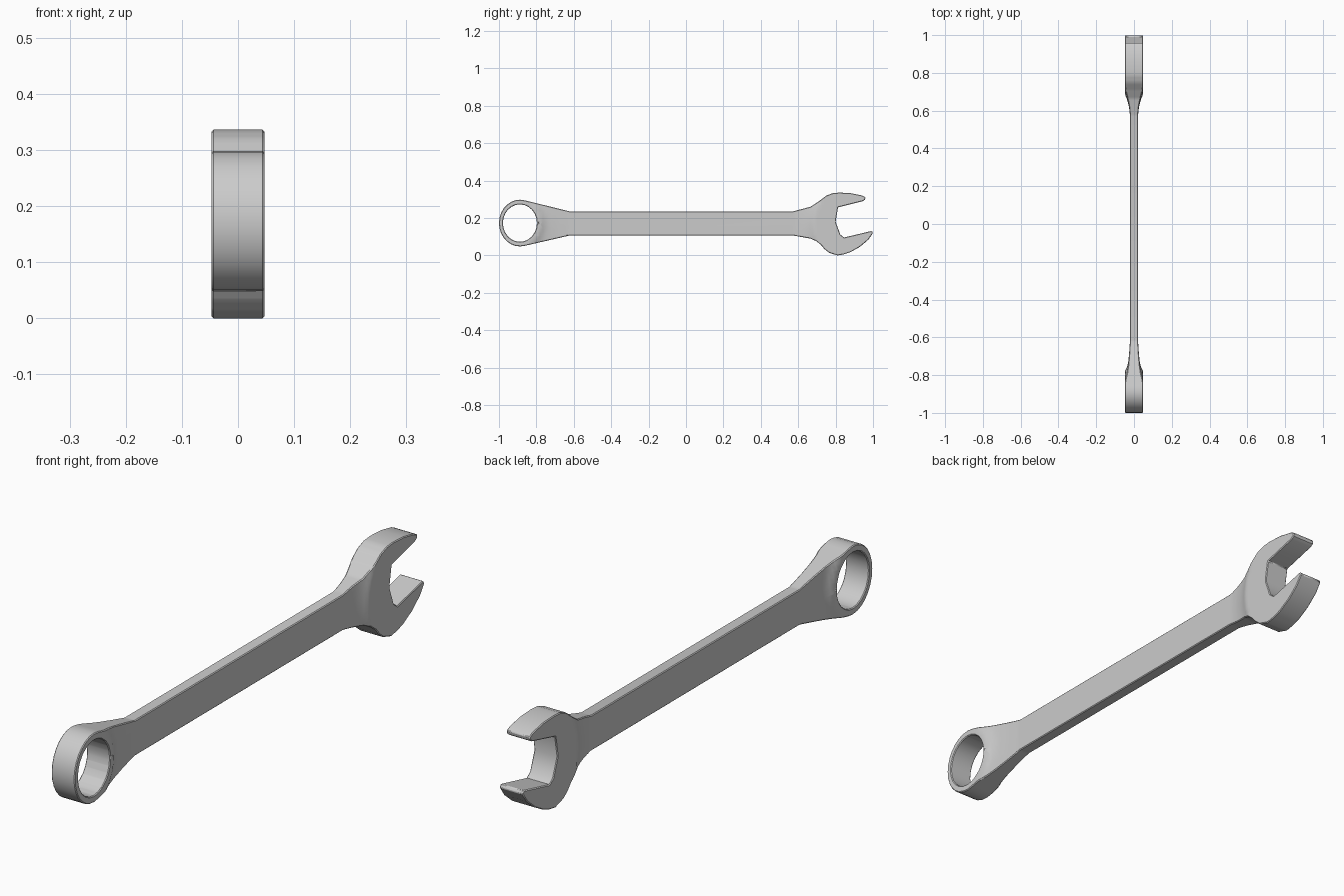
import bpy, bmesh, math

if "Cube" in bpy.data.objects:
    bpy.data.objects.remove(bpy.data.objects["Cube"])

RING = (-0.888, 0.173)
JAW = (0.83, 0.17)


def ellipse(c, ry, rz, a0, a1, n):
    return [(c[0] + ry * math.cos(math.radians(a0 + (a1 - a0) * i / n)),
             c[1] + rz * math.sin(math.radians(a0 + (a1 - a0) * i / n))) for i in range(n + 1)]


def interp(table, d):
    if d <= table[0][0]:
        return table[0][1]
    for (a, u), (b, v) in zip(table, table[1:]):
        if d <= b:
            return u + (v - u) * (d - a) / (b - a)
    return table[-1][1]


def half_thickness(y, z):
    # thick heads fading into the thin shank
    if y < 0:
        d = 0 if y < RING[0] else math.hypot(y - RING[0], (z - RING[1]) * 0.86)
        return interp([(0.112, 0.047), (0.13, 0.037), (0.155, 0.031), (0.2, 0.026), (0.26, 0.022)], d)
    d = 0 if y > JAW[0] else math.hypot(y - JAW[0], (z - JAW[1]) * 0.8)
    return interp([(0.148, 0.047), (0.165, 0.039), (0.19, 0.031), (0.22, 0.025), (0.25, 0.022)], d)


# side silhouette: open jaw, then the box end
jaw = [(.57, .107), (.665, .09), (.695, .077), (.72, .058), (.74, .034), (.765, .014), (.81, .0),
       (.845, .006), (.88, .018), (.93, .046), (.975, .084), (1, .12), (.993, .131),
       (.845, .096), (.825, .112), (.8, .18), (.813, .257), (.945, .29), (.957, .298),
       (.96, .311), (.94, .321), (.88, .333), (.82, .336), (.785, .333), (.75, .32),
       (.71, .289), (.665, .26), (.57, .235)]
outline = jaw + [(-.62, .235)] + ellipse(RING, 0.112, 0.125, 76, 284, 16) + [(-.62, .107)]
hole = ellipse(RING, 0.091, 0.1, 0, 360, 24)[:-1]

bm = bmesh.new()
edges = []
for loop in (outline, hole):
    vs = [bm.verts.new((0, y, z)) for y, z in loop]
    edges += [bm.edges.new((vs[i], vs[(i + 1) % len(vs)])) for i in range(len(vs))]
bmesh.ops.triangle_fill(bm, use_beauty=True, edges=edges, normal=(1, 0, 0))

# slice both necks into a fine grid so the thickness can blend
ys = [-.885 + .015 * i for i in range(19)] + [.57 + .012 * i for i in range(20)]
for y in ys:
    bmesh.ops.bisect_plane(bm, geom=bm.verts[:] + bm.edges[:] + bm.faces[:],
                           plane_co=(0, y, 0), plane_no=(0, 1, 0), dist=0.001)
for i in range(16):
    z = 0.025 + 0.02 * i
    fs = [f for f in bm.faces if -.89 < f.calc_center_median().y < -.61
          or .57 < f.calc_center_median().y < .80]
    geom = list({e for f in fs for e in f.edges} | {v for f in fs for v in f.verts}) + fs
    bmesh.ops.bisect_plane(bm, geom=geom, plane_co=(0, 0, z), plane_no=(0, 0, 1), dist=0.001)

# give the sheet its two sides
front = set(bm.verts)
bmesh.ops.extrude_face_region(bm, geom=bm.faces[:], use_keep_orig=True)
for v in bm.verts:
    t = half_thickness(v.co.y, v.co.z)
    v.co.x = -t if v in front else t
bmesh.ops.remove_doubles(bm, verts=bm.verts[:], dist=0.0015)
bmesh.ops.recalc_face_normals(bm, faces=bm.faces[:])

mesh = bpy.data.meshes.new("wrench")
bm.to_mesh(mesh)
bm.free()
wrench = bpy.data.objects.new("wrench", mesh)
bpy.context.collection.objects.link(wrench)
bpy.context.view_layer.objects.active = wrench
wrench.select_set(True)
bpy.ops.object.shade_smooth_by_angle(angle=math.radians(35))

# slightly softened rim
bev = wrench.modifiers.new("soft_edges", 'BEVEL')
bev.width = 0.003
bev.segments = 1
bev.limit_method = 'ANGLE'
bev.angle_limit = math.radians(60)
bev.use_clamp_overlap = False
